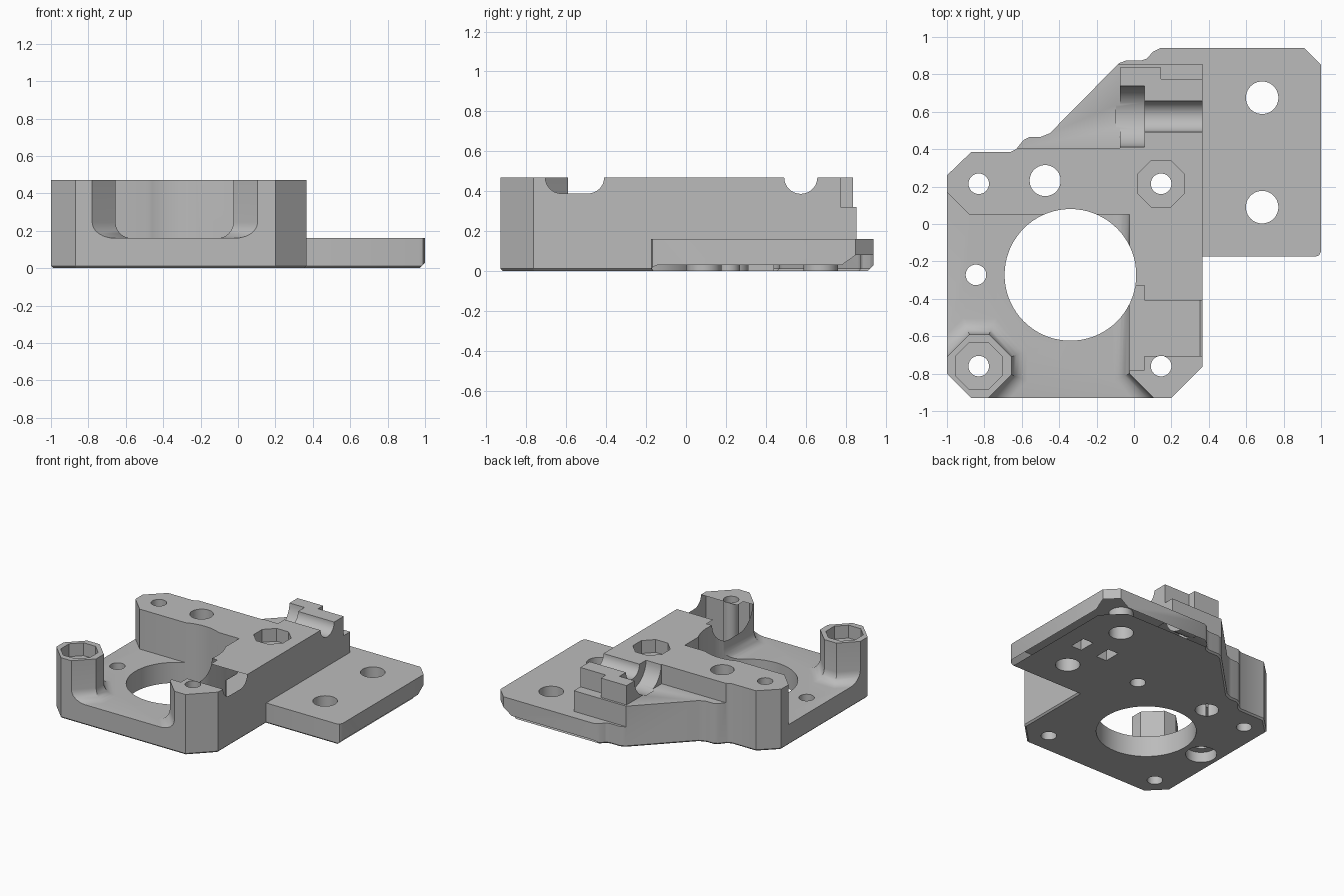
import bpy, bmesh, math
from mathutils import Matrix

cube = bpy.data.objects.get("Cube")
if cube:
    bpy.data.objects.remove(cube, do_unlink=True)

grey = bpy.data.materials.new("plain_grey")
grey.use_nodes = True
grey.diffuse_color = (0.5, 0.5, 0.5, 1)
grey.node_tree.nodes["Principled BSDF"].inputs["Base Color"].default_value = (0.5, 0.5, 0.5, 1)
TOP, FLOOR, LEDGE = 0.47, 0.16, 0.32


def make(name, bm):
    bmesh.ops.recalc_face_normals(bm, faces=bm.faces[:])
    mesh = bpy.data.meshes.new(name)
    bm.to_mesh(mesh)
    bm.free()
    mesh.materials.append(grey)
    ob = bpy.data.objects.new(name, mesh)
    bpy.context.collection.objects.link(ob)
    return ob


def prism(name, points, z0, z1, bevel=0, segments=1, keep=lambda m: True):
    """Extruded outline; chosen bottom edges can be bevelled."""
    bm = bmesh.new()
    base = bm.faces.new([bm.verts.new((x, y, z0)) for x, y in points])
    up = bmesh.ops.extrude_face_region(bm, geom=[base], use_keep_orig=True)
    verts = [g for g in up["geom"] if isinstance(g, bmesh.types.BMVert)]
    bmesh.ops.translate(bm, verts=verts, vec=(0, 0, z1 - z0))
    bmesh.ops.recalc_face_normals(bm, faces=bm.faces[:])
    if bevel:
        edges = [e for e in bm.edges if all(abs(v.co.z - z0) < 1e-5 for v in e.verts)
                 and keep((e.verts[0].co + e.verts[1].co) / 2)]
        bmesh.ops.bevel(bm, geom=edges, offset=bevel, segments=segments,
                        profile=0.5, affect='EDGES')
    return make(name, bm)


def box(x0, x1, y0, y1, z0, z1):
    return prism("cutter", [(x0, y0), (x1, y0), (x1, y1), (x0, y1)], z0, z1)


def cylinder(centre, radius, length, sides=40, axis='Z', turn=0):
    bm = bmesh.new()
    rot = Matrix.Rotation(math.pi / 2, 4, 'Y') if axis == 'X' else Matrix.Rotation(turn, 4, 'Z')
    bmesh.ops.create_cone(bm, cap_ends=True, segments=sides, radius1=radius, radius2=radius,
                          depth=length, matrix=Matrix.Translation(centre) @ rot)
    return make("cutter", bm)


def edge_cut(centre, length, size, angle):
    """Diamond bar that chamfers a bottom edge."""
    bm = bmesh.new()
    side = size * math.sqrt(2)
    bmesh.ops.create_cube(bm, size=1, matrix=Matrix.Translation(centre)
                          @ Matrix.Rotation(angle, 4, 'Z') @ Matrix.Rotation(math.pi / 4, 4, 'Y')
                          @ Matrix.Diagonal((side, length, side, 1)))
    return make("cutter", bm)


# Full-height block in the mount outline
outline = [(-0.87, -0.93), (0.2, -0.93), (0.365, -0.765), (0.365, -0.175), (0.97, -0.175),
           (0.99, -0.167), (1, -0.145), (1, 0.85), (0.91, 0.94), (0.14, 0.94), (0.1, 0.92),
           (0.07, 0.885), (0.04, 0.875), (-0.04, 0.875), (-0.08, 0.86), (-0.45, 0.485),
           (-0.5, 0.465), (-0.56, 0.465), (-0.59, 0.45), (-0.63, 0.4), (-0.66, 0.385),
           (-0.87, 0.385), (-1, 0.26), (-1, -0.8)]
mount = prism("mount_bracket", outline, 0, TOP, bevel=0.012)


def cut(cutter):
    mod = mount.modifiers.new("cut", 'BOOLEAN')
    mod.operation = 'DIFFERENCE'
    mod.solver = 'EXACT'
    mod.object = cutter
    bpy.context.view_layer.objects.active = mount
    bpy.ops.object.modifier_apply(modifier=mod.name)
    bpy.data.objects.remove(cutter, do_unlink=True)


# Lowered side plate, back strip, rear ledge and tower notch
cut(box(0.365, 1.2, -0.178, 1.2, FLOOR, 0.7))
cut(box(-0.4, 0.5, 0.855, 1.2, FLOOR, 0.7))
cut(box(-0.9, -0.075, 0.405, 1.2, LEDGE, 0.7))
cut(box(-0.3, 0.5, 0.837, 1.2, LEDGE, 0.7))
cut(box(0.145, 0.5, 0.775, 1.2, LEDGE, 0.7))

# Front pocket, leaving the corner post, with a filleted floor
pocket = [(-1.1, 0.27), (-0.88, 0.05), (-0.025, 0.05), (-0.025, -0.8), (0.205, -1.03),
          (-0.88, -1.03), (-0.655, -0.805), (-0.655, -0.71), (-0.775, -0.59),
          (-0.88, -0.59), (-1.1, -0.81)]
cut(prism("cutter", pocket, FLOOR, 0.7, bevel=0.085, segments=6,
          keep=lambda m: m.y < -0.1 and m.y > -1 and m.x > -1.05))

# Motor opening
cut(cylinder((-0.34, -0.272, 0.3), 0.352, 1, 72))

# Screw holes
for x, y, r in [(-0.83, 0.215, 0.055), (-0.475, 0.232, 0.083), (-0.845, -0.272, 0.055),
                (0.145, 0.215, 0.055), (0.145, -0.76, 0.055), (-0.83, -0.76, 0.055),
                (0.685, 0.675, 0.087), (0.685, 0.09, 0.087)]:
    cut(cylinder((x, y, 0.3), r, 1))
cut(cylinder((-0.845, -0.272, 0), 0.11, 0.16))

# Octagonal nut recesses
for x, y in [(0.145, 0.215), (-0.83, -0.76)]:
    cut(cylinder((x, y, TOP), 0.135, 0.2, 8, turn=math.pi / 8))

# Rear shaft groove and bearing seat
cut(cylinder((0.25, 0.575, TOP), 0.083, 0.5, axis='X'))
cut(cylinder((-0.02, 0.575, TOP), 0.163, 0.15, axis='X'))


# Front shaft groove and bearing seat, both with a flat middle
def wide_groove(x0, x1, y0, y1, r):
    for y in (y0 + r, y1 - r):
        cut(cylinder(((x0 + x1) / 2, y, TOP), r, x1 - x0, axis='X'))
    cut(box(x0, x1, y0 + r, y1 - r, TOP - r, 0.7))


wide_groove(0.0, 0.5, -0.705, -0.41, 0.081)
wide_groove(-0.1, 0.055, -0.78, -0.33, 0.163)

# Slots under the side plate
for x in (0.56, 0.79):
    cut(box(x - 0.045, x + 0.045, 0.31, 0.44, -0.1, 0.08))

# Underside chamfers of the side plate
cut(edge_cut((1, 0.4, 0), 1.6, 0.03, 0))
cut(edge_cut((0.7, 0.94, 0), 1.2, 0.03, math.pi / 2))
cut(edge_cut((0.955, 0.895, 0), 0.4, 0.08, math.pi / 4))

bpy.ops.object.select_all(action='DESELECT')
mount.select_set(True)
bpy.context.view_layer.objects.active = mount
bpy.ops.object.shade_smooth_by_angle(angle=math.radians(30))
